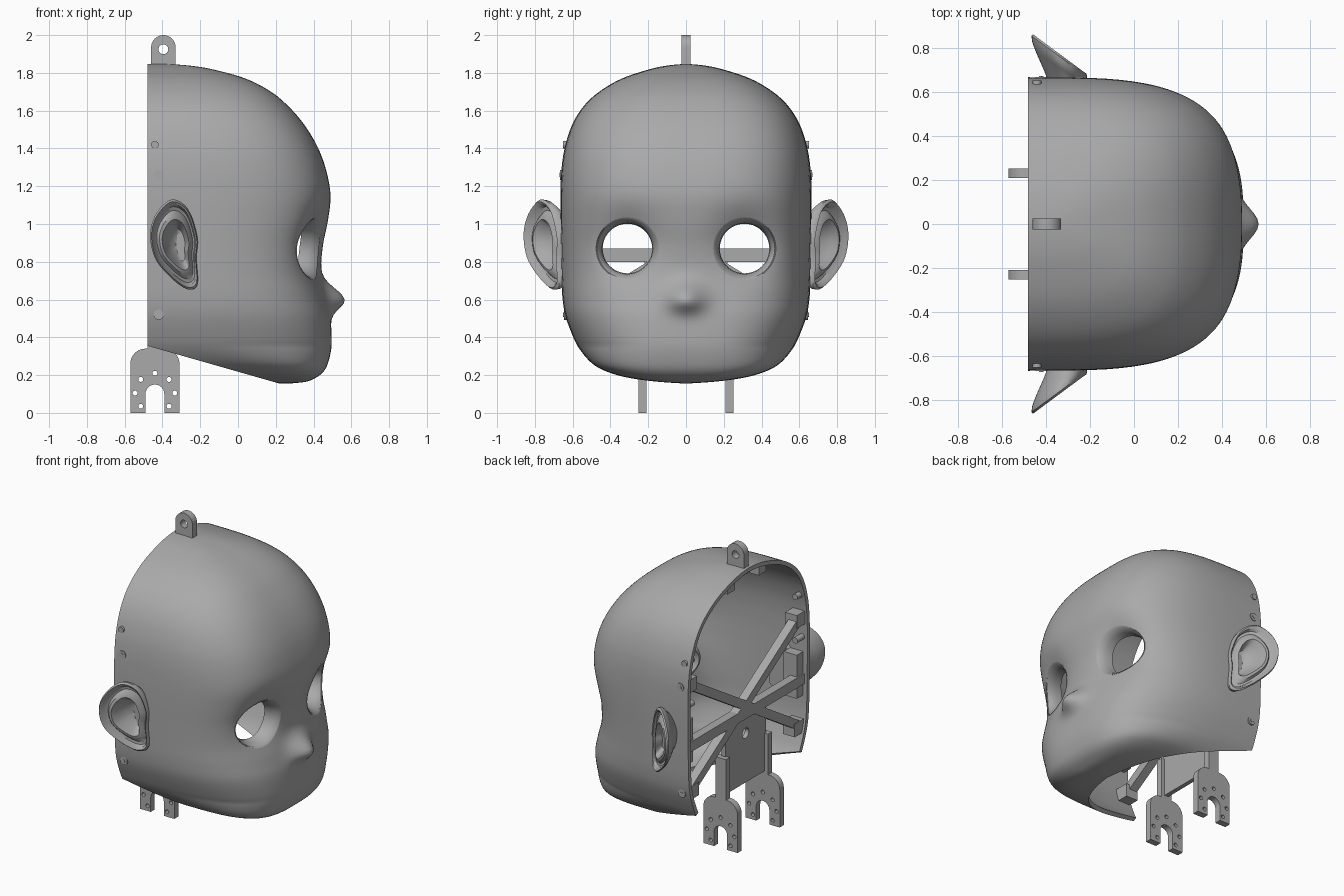
import bpy, bmesh
from math import sin, cos, pi, exp, radians
from mathutils import Vector, Matrix
from mathutils.bvhtree import BVHTree

cube = bpy.data.objects.get("Cube")
if cube:
    bpy.data.objects.remove(cube)

grey = bpy.data.materials.new("plain grey")
grey.use_nodes = True
grey.diffuse_color = (0.4, 0.4, 0.4, 1)
grey.node_tree.nodes["Principled BSDF"].inputs["Base Color"].default_value = (0.4, 0.4, 0.4, 1)


def activate(obj):
    bpy.ops.object.select_all(action='DESELECT')
    obj.select_set(True)
    bpy.context.view_layer.objects.active = obj


def modify(obj, kind, **settings):
    activate(obj)
    mod = obj.modifiers.new(kind, kind)
    for key, value in settings.items():
        setattr(mod, key, value)
    bpy.ops.object.modifier_apply(modifier=mod.name)


def finish(name, bm, mirror=False, smooth=True, fix_normals=True):
    if fix_normals:
        bmesh.ops.recalc_face_normals(bm, faces=bm.faces)
    mesh = bpy.data.meshes.new(name)
    bm.to_mesh(mesh)
    bm.free()
    mesh.materials.append(grey)
    obj = bpy.data.objects.new(name, mesh)
    bpy.context.collection.objects.link(obj)
    if mirror:
        modify(obj, 'MIRROR', use_axis=(False, True, False), use_mirror_merge=False)
    if smooth:
        activate(obj)
        bpy.ops.object.shade_smooth_by_angle(angle=radians(40))
    return obj


def spline(keys, steps, closed=False):
    """Smooth curve through the key points."""
    keys = [Vector(k) for k in keys]
    n = len(keys)
    pick = (lambda i: keys[i % n]) if closed else (lambda i: keys[max(0, min(n - 1, i))])
    out = []
    for i in range(n if closed else n - 1):
        a, b, c, d = (pick(i + k) for k in (-1, 0, 1, 2))
        for s in range(steps):
            t = s / steps
            out.append(b + (c - a) * (t / 2) + (a * 2 - b * 5 + c * 4 - d) * (t * t / 2)
                       + (b * 3 - a - c * 3 + d) * (t ** 3 / 2))
    return out if closed else out + [keys[-1]]


def bridge(bm, rings, closed=True, loop=False):
    """Join rows of points with quads."""
    rows = [[bm.verts.new(p) for p in ring] for ring in rings]
    count = len(rows[0])
    pairs = list(zip(rows, rows[1:])) + ([(rows[-1], rows[0])] if loop else [])
    for low, high in pairs:
        for j in range(count if closed else count - 1):
            k = (j + 1) % count
            bm.faces.new((low[j], high[j], high[k], low[k]))
    return rows


def beam(bm, a, b, width, depth):
    """Rectangular bar from a to b; depth runs along x."""
    a, b = Vector(a), Vector(b)
    along = (b - a).normalized()
    ex = Vector((1, 0, 0))
    frame = Matrix((ex * depth, along.cross(ex) * width, b - a)).transposed().to_4x4()
    frame.translation = (a + b) / 2
    bmesh.ops.create_cube(bm, size=1, matrix=frame)


def rod(bm, a, b, radius, sides=24):
    a, b = Vector(a), Vector(b)
    turn = (b - a).to_track_quat('Z', 'Y').to_matrix().to_4x4()
    bmesh.ops.create_cone(bm, cap_ends=True, segments=sides, radius1=radius, radius2=radius,
                          depth=(b - a).length, matrix=Matrix.Translation((a + b) / 2) @ turn)


def arc(cx, cy, r, start, end, n=10):
    return [(cx + r * cos(radians(start + (end - start) * i / n)),
             cy + r * sin(radians(start + (end - start) * i / n))) for i in range(n + 1)]


def plate(name, outline, holes, thick, place, turn, mirror=False):
    """Flat plate with round holes, cut from a filled 2D curve."""
    curve = bpy.data.curves.new(name, 'CURVE')
    curve.dimensions, curve.fill_mode, curve.extrude = '2D', 'BOTH', thick / 2
    for pts in [outline] + [arc(x, y, r, 0, 345, 23) for x, y, r in holes]:
        path = curve.splines.new('POLY')
        path.points.add(len(pts) - 1)
        path.use_cyclic_u = True
        for point, (x, y) in zip(path.points, pts):
            point.co = (x, y, 0, 1)
    helper = bpy.data.objects.new(name + " curve", curve)
    bpy.context.collection.objects.link(helper)
    bpy.context.view_layer.update()
    bm = bmesh.new()
    bm.from_mesh(helper.evaluated_get(bpy.context.evaluated_depsgraph_get()).to_mesh())
    bpy.data.objects.remove(helper)
    bmesh.ops.remove_doubles(bm, verts=bm.verts, dist=0.0005)
    rotation = Matrix.Rotation(turn, 4, 'Z') @ Matrix.Rotation(pi / 2, 4, 'X')
    bm.transform(Matrix.Translation(place) @ rotation)
    return finish(name, bm, mirror)


# Head shell: horizontal sections given by height, half width and front reach
BACK = -0.48
sections = spline([
    (.155, 0, .27), (.165, .15, .36), (.185, .3, .41), (.215, .41, .45), (.26, .495, .475),
    (.34, .565, .494), (.42, .605, .495), (.52, .64, .485), (.62, .655, .46), (.74, .66, .44),
    (.88, .663, .45), (1.02, .665, .477), (1.15, .665, .49), (1.28, .66, .468), (1.4, .643, .425),
    (1.52, .605, .355), (1.62, .545, .27), (1.7, .46, .175), (1.77, .34, .04), (1.82, .19, -.14),
    (1.84, .09, -.27), (1.848, 0, -.4)], 5)
HALF = 40


def shell_row(z, width, reach):
    start = max(BACK, .22 - 3.5 * (z - .155))
    row = []
    for i in range(-HALF, HALF + 1):
        s = abs(i) / HALF
        t = pi / 2 * s ** 1.5
        y = -width * sin(t) ** (2 / 3) * (1 if i > 0 else -1)
        front = max(0, cos(t)) ** (2 / 3.5)
        x = start + (reach - start) * front
        # nose bump and eye hollows
        tall = .065 if z < .6 else .085
        nose = .1 * exp(-(y / .1) ** 2 - ((z - .6) / tall) ** 2)
        hollow = .07 * exp(-((abs(y) - .32) / .16) ** 2 - ((z - .9) / .17) ** 2)
        row.append((x + (nose - hollow) * min(1, 2 * front), y, z))
    return row


bm = bmesh.new()
bridge(bm, [shell_row(*s) for s in sections], closed=False)
bmesh.ops.remove_doubles(bm, verts=bm.verts, dist=0.0005)
surface = BVHTree.FromBMesh(bm)
shell = finish("head_shell", bm, smooth=False, fix_normals=False)
modify(shell, 'SOLIDIFY', thickness=0.028, offset=-1)

# Eye openings
EYE_Y, EYE_Z = .31, .87
bm = bmesh.new()
for side in (-1, 1):
    rod(bm, (0.1, side * EYE_Y, EYE_Z), (0.8, side * EYE_Y, EYE_Z), .16, 64)
cutter = finish("eye_cutter", bm, smooth=False)
cutter.hide_render = True
modify(shell, 'BOOLEAN', object=cutter, operation='DIFFERENCE', solver='EXACT')
bpy.data.objects.remove(cutter)
activate(shell)
bpy.ops.object.shade_smooth_by_angle(angle=radians(40))

# Eye socket rims follow the face surface
rings = [[] for _ in range(5)]
for i in range(64):
    dy, dz = cos(i * pi / 32), sin(i * pi / 32)
    hit = surface.ray_cast(Vector((2, EYE_Y + .164 * dy, EYE_Z + .164 * dz)), Vector((-1, 0, 0)))[0]
    for ring, (r, inset) in zip(rings, ((.166, -.003), (.156, .004), (.135, .05), (.131, .1), (.16, .09))):
        ring.append((hit.x - inset, EYE_Y + r * dy, EYE_Z + r * dz))
bm = bmesh.new()
bridge(bm, rings, loop=True)
finish("eye_sockets", bm, mirror=True)

# Ears: flared dish with rolled rim, inner ridge and bowl
outline = spline([(-.35, 1.13), (-.43, 1.06), (-.465, .95), (-.44, .82), (-.36, .72), (-.27, .655),
                  (-.215, .68), (-.22, .82), (-.215, .93), (-.265, 1.08)], 5, closed=True)
middle = Vector((-.32, .89))


def ear_ring(r, lift, pull=0):
    ring = []
    for p in outline:
        q = middle + (p - middle) * r
        y = .672 + .74 * max(0, -.22 - q.x) + lift
        y = y + (.61 - y) * pull
        ring.append((q.x + .04 * pull, max(y, .6 if pull else .66), q.y))
    return ring


bm = bmesh.new()
rows = bridge(bm, [ear_ring(*r) for r in (
    (.04, -.09), (.2, -.085), (.36, -.07), (.46, -.03), (.56, .004), (.66, -.002), (.76, -.025),
    (.84, -.022), (.89, .004), (.95, .012), (1, 0), (.98, -.025), (.9, -.04, .1), (.75, -.04, .5), (.66, -.04, 1))])
bm.faces.new(rows[0])
bm.faces.new(rows[-1])
finish("ears", bm, mirror=True)

# Hanging lug on the crown
plate("top_lug", [(-.46, 1.8), (-.33, 1.8)] + arc(-.395, 1.935, .065, 0, 180, 16),
      [(-.395, 1.925, .026)], .05, (0, 0, 0), 0)

# Foot brackets with a slot and screw holes
foot = ([(-.57, 0)] + arc(-.49, .26, .08, 180, 90) + arc(-.39, .26, .08, 90, 0) + [(-.31, 0), (-.39, 0)]
        + arc(-.44, .1, .05, 0, 180, 14) + [(-.49, 0)])
screws = [(-.44, .21, .013)] + [(-.44 + s * dx, z, .013) for s in (-1, 1)
                                for dx, z in ((.075, .177), (.105, .105), (.075, .035))]
plate("foot_brackets", foot, screws, .044, (0, .23, 0), 0, mirror=True)

# Central back plate with a round hole
plate("back_plate", [(-.22, .36), (.22, .36), (.22, .86), (-.22, .86)], [(0, .7, .035)],
      .03, (-.44, 0, 0), pi / 2)

# Inner frame: crossed struts, level bar and foot posts
bm = bmesh.new()
for side in (-1, 1):
    beam(bm, (-.43, -.6 * side, .52), (-.43, .6 * side, 1.26), .06, .06)
    beam(bm, (-.44, .23 * side, .3), (-.44, .23 * side, .62), .044, .08)
beam(bm, (-.43, -.64, .835), (-.43, .64, .835), .07, .06)
finish("inner_frame", bm, smooth=False)

# Mounting blocks on the shell walls and crown
bm = bmesh.new()
for z, wall in ((1.26, .645), (.52, .62)):
    beam(bm, (-.42, wall - .1, z), (-.42, wall, z), .09, .09)
beam(bm, (-.4, .6, .72), (-.4, .6, 1.02), .07, .1)
beam(bm, (-.43, .17, 1.74), (-.43, .17, 1.81), .08, .07)
finish("mounting_blocks", bm, mirror=True, smooth=False)

# Screw heads on the sides and short pegs inside
bm = bmesh.new()
for z, wall in ((1.26, .661), (.52, .641)):
    rod(bm, (-.42, wall - .03, z), (-.42, wall + .005, z), .027)
    rod(bm, (-.42, wall - .03, z), (-.42, wall + .009, z), .012, 6)
for z in (1.12, 1.42):
    rod(bm, (-.44, .56, z), (-.44, .65, z), .02)
finish("screws_and_pegs", bm, mirror=True)
